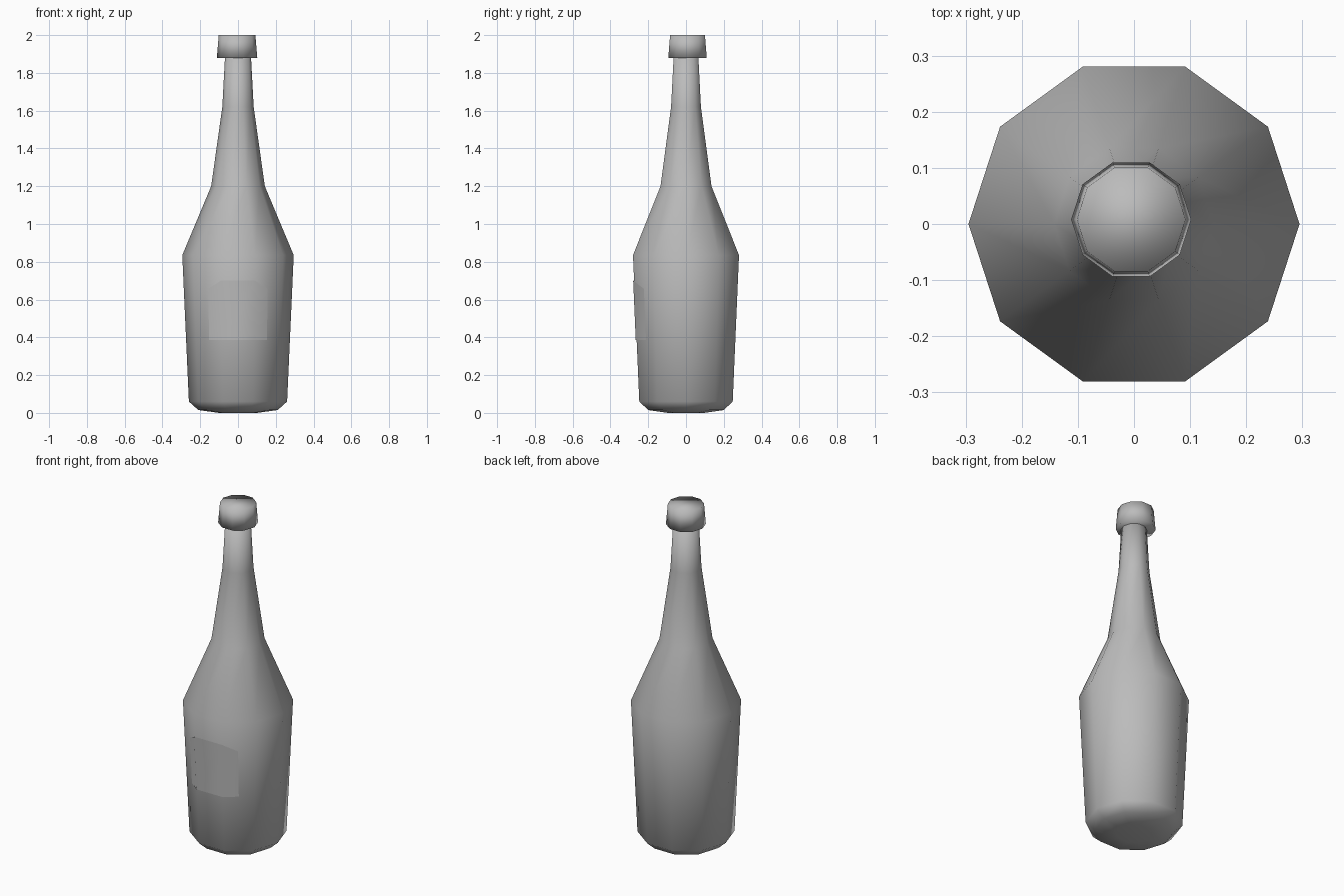
import bpy, bmesh, math
from mathutils import Vector

if "Cube" in bpy.data.objects:
    bpy.data.objects.remove(bpy.data.objects["Cube"])

SIDES = 10


def material(name, rgb):
    m = bpy.data.materials.new(name)
    m.use_nodes = True
    m.diffuse_color = (*rgb, 1)
    m.node_tree.nodes["Principled BSDF"].inputs["Base Color"].default_value = (*rgb, 1)
    return m


GREY = material("plain grey", (0.5, 0.5, 0.5))


def finish(name, bm, smooth=True):
    bmesh.ops.recalc_face_normals(bm, faces=bm.faces)
    mesh = bpy.data.meshes.new(name)
    bm.to_mesh(mesh)
    bm.free()
    mesh.materials.append(GREY)
    for p in mesh.polygons:
        p.use_smooth = smooth
    obj = bpy.data.objects.new(name, mesh)
    bpy.context.collection.objects.link(obj)
    return obj


def lathe(name, profile, centre=(0, 0)):
    """Revolve (radius, z) pairs into a closed ten-sided solid."""
    bm = bmesh.new()
    rings = []
    for r, z in profile:
        rings.append([bm.verts.new((centre[0] + r * math.cos(math.tau * i / SIDES),
                                    centre[1] + r * math.sin(math.tau * i / SIDES), z))
                      for i in range(SIDES)])
    for low, high in zip(rings, rings[1:]):
        for i in range(SIDES):
            j = (i + 1) % SIDES
            bm.faces.new((low[i], low[j], high[j], high[i]))
    bm.faces.new(rings[0][::-1])
    bm.faces.new(rings[-1])
    return finish(name, bm)


# Bottle body with shoulder and neck
lathe("bottle", [(0.10, 0), (0.21, 0.015), (0.26, 0.06), (0.295, 0.835),
                 (0.142, 1.2), (0.083, 1.62), (0.068, 1.9)])

# Cap, sitting slightly off centre
lathe("cap", [(0.107, 1.88), (0.097, 2.0)], centre=(-0.005, 0.008))

# Label wrapped over the three front facets, with an arched top edge
bm = bmesh.new()
columns = []
for x, y, top in ((-0.74, -0.6, 0.62), (-0.309, -0.951, 0.70),
                  (0.309, -0.951, 0.70), (0.74, -0.6, 0.62)):
    column = []
    for z in (0.385, top):
        r = 0.262 + 0.0452 * (z - 0.06)
        column.append(bm.verts.new(Vector((x * r, y * r, z)) + Vector((x, y, 0)) * 0.003))
    columns.append(column)
for a, b in zip(columns, columns[1:]):
    bm.faces.new((a[0], b[0], b[1], a[1]))
label = finish("label", bm)
